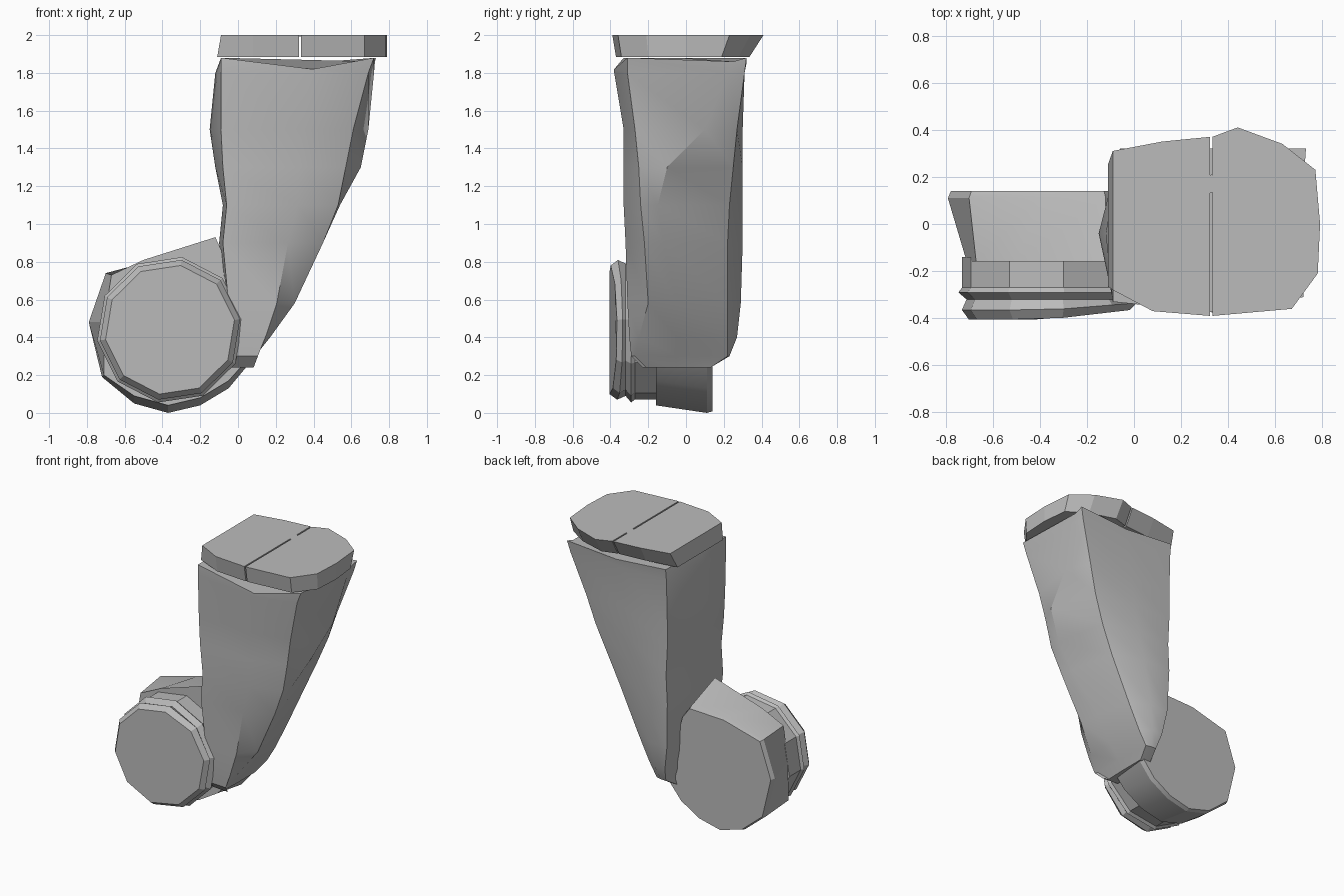
import bpy, bmesh
from math import radians, sin, cos, pi

cube = bpy.data.objects.get("Cube")
if cube:
    bpy.data.objects.remove(cube)

grey = bpy.data.materials.new("plain grey")
grey.use_nodes = True
colour = (0.5, 0.5, 0.5, 1)
grey.diffuse_color = colour
grey.node_tree.nodes["Principled BSDF"].inputs["Base Color"].default_value = colour


def loft(name, rings, smooth=0):
    """Skin equal-length rings of 3D points and close both ends."""
    bm = bmesh.new()
    loops = [[bm.verts.new(p) for p in ring] for ring in rings]
    n = len(loops[0])
    for a, b in zip(loops, loops[1:]):
        for i in range(n):
            j = (i + 1) % n
            bm.faces.new((a[i], a[j], b[j], b[i]))
    bm.faces.new(loops[0])
    bm.faces.new(loops[-1])
    bmesh.ops.recalc_face_normals(bm, faces=bm.faces)
    mesh = bpy.data.meshes.new(name)
    bm.to_mesh(mesh)
    bm.free()
    mesh.materials.append(grey)
    obj = bpy.data.objects.new(name, mesh)
    bpy.context.collection.objects.link(obj)
    if smooth:
        bpy.ops.object.select_all(action='DESELECT')
        obj.select_set(True)
        bpy.context.view_layer.objects.active = obj
        bpy.ops.object.shade_smooth_by_angle(angle=radians(smooth))


# Curved arm: height, then (x, y) of the front left, front right,
# side ridge, back right and back left corners, and x of the inner bulge
arm_rows = [
    (1.88, (-.09, -.33), (.72, -.31), (.725, .25), (.73, .32), (-.06, .32), -.09),
    (1.80, (-.09, -.33), (.69, -.31), (.72, .22), (.71, .31), (-.06, .31), -.12),
    (1.50, (-.09, -.32), (.61, -.27), (.69, .10), (.61, .27), (-.06, .30), -.15),
    (1.30, (-.08, -.32), (.57, -.25), (.65, -.10), (.55, .25), (-.06, .30), -.12),
    (1.10, (-.06, -.32), (.53, -.24), (.54, -.15), (.47, .23), (-.05, .30), -.08),
    (0.90, (-.08, -.31), (.45, -.22), (.45, -.12), (.38, .22), (-.06, .30), -.10),
    (0.58, (-.05, -.30), (.30, -.20), (.28, -.05), (.23, .22), (-.05, .29), -.05),
    (0.40, (-.04, -.29), (.17, -.25), (.165, -.05), (.14, .22), (-.02, .27), -.04),
    (0.30, (-.04, -.28), (.09, -.27), (.09, -.05), (.08, .22), (0, .23), -.04),
    (0.24, (-.04, -.22), (.045, -.21), (.05, -.05), (.05, .13), (-.03, .13), -.04),
]
rings = []
for k, (z, fl, fr, ridge, br, bl, bulge) in enumerate(arm_rows):
    dip = .06 if k == 0 else 0
    front = ((fl[0] + fr[0]) / 2 + .08, min(fl[1], fr[1]) - (.05 if z > 1.6 else .01))
    back = ((bl[0] + br[0]) / 2, max(bl[1], br[1]))
    rings.append([(*fl, z), (*front, z - dip), (*fr, z), (*ridge, z - dip / 3),
                  (*br, z), (*back, z - dip / 2), (*bl, z), (bulge, -.04, z)])
loft("arm", rings, 30)

# Rear half of the drum: its top slopes backwards, its front end is narrower
drum_back = [(-.79, .48), (-.70, .74), (-.40, .82), (-.12, .83), (-.06, .75),
             (.02, .45), (.05, .25), (-.05, .13), (-.20, .04), (-.37, 0),
             (-.55, .05), (-.72, .19)]
drum_front = [(-.71, .48), (-.67, .73), (-.50, .81), (-.12, .93), (-.06, .80),
              (.02, .45), (.04, .27), (-.05, .17), (-.20, .08), (-.37, .04),
              (-.55, .09), (-.71, .20)]
rim = [(-.37 + (x + .37) * .97, .14, .42 + (z - .42) * .98) for x, z in drum_back]
loft("rear_drum", [[(x, -.16, z) for x, z in drum_front],
                   [(x, .11, z) for x, z in drum_back], rim], 20)


# Neck and grooved front wheel, with its face leaning back on one side
def disc(radius, y, lean=0, sides=10, turn=.15):
    angles = [turn + 2 * pi * i / sides for i in range(sides)]
    return [(-.36 + radius * cos(a), y + lean * max(0, cos(a)),
             .44 + radius * sin(a)) for a in angles]


loft("drum_neck", [disc(.375, -.27), disc(.375, -.14)])
loft("front_wheel", [disc(.345, -.405, .04), disc(.375, -.365, .03), disc(.355, -.32),
                     disc(.39, -.29), disc(.37, -.265)])

# Split cap on top of the arm, with a small sliver bridging the split
left_half = [(.323, -.39), (.08, -.37), (-.09, -.28), (-.09, .31), (.12, .35),
             (.323, .37)]
right_half = [(.333, -.39), (.67, -.36), (.78, -.21), (.79, 0), (.77, .23),
              (.63, .34), (.44, .41), (.333, .37)]
for name, outline in (("left_cap_half", left_half), ("right_cap_half", right_half)):
    top = [(x, y, 2.0) for x, y in outline]
    bottom = [(x - (.02 if x < 0 else 0), y * (.82 if y > 0 else .95), 1.885)
              for x, y in outline]
    loft(name, [top, bottom])
sliver = [(.10, .11), (.33, .21), (.42, .17), (.52, .16), (.50, .14), (.40, .14)]
loft("cap_sliver", [[(x, y, z) for x, y in sliver] for z in (1.992, 2.0)])
